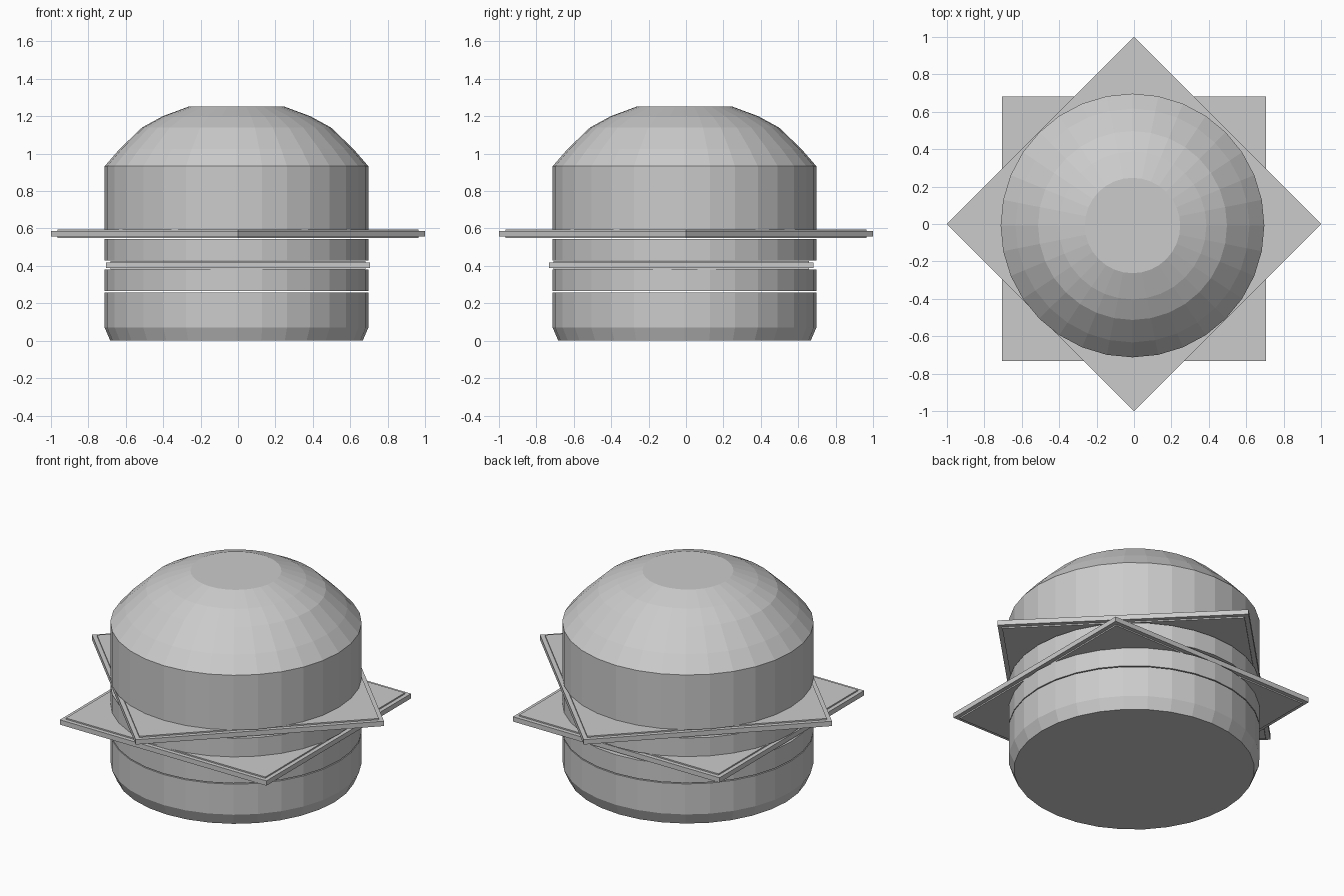
import bpy
import bmesh
import math
from mathutils import Matrix

cube = bpy.data.objects.get("Cube")
if cube:
    bpy.data.objects.remove(cube)

grey = bpy.data.materials.new("plain grey")
grey.use_nodes = True
GREY = (0.6, 0.6, 0.6, 1)
grey.diffuse_color = GREY
grey.node_tree.nodes["Principled BSDF"].inputs["Base Color"].default_value = GREY


def finish(name, bm, location):
    bmesh.ops.recalc_face_normals(bm, faces=bm.faces)
    mesh = bpy.data.meshes.new(name)
    bm.to_mesh(mesh)
    bm.free()
    mesh.materials.append(grey)
    obj = bpy.data.objects.new(name, mesh)
    obj.location = location
    bpy.context.collection.objects.link(obj)


def lathe(name, profile, sides=32):
    """Stack of flat-shaded rings (radius, height), capped at both ends."""
    bm = bmesh.new()
    rings = []
    for r, z in profile:
        rings.append([bm.verts.new((r * math.cos(math.tau * i / sides),
                                    r * math.sin(math.tau * i / sides), z))
                      for i in range(sides)])
    for low, high in zip(rings, rings[1:]):
        for i in range(sides):
            j = (i + 1) % sides
            bm.faces.new((low[i], low[j], high[j], high[i]))
    bm.faces.new(rings[0])
    bm.faces.new(rings[-1])
    finish(name, bm, (-0.008, -0.008, 0))


def slice_plate(name, y, z, angle, half=0.707, thick=0.03, rim=0.035, step=0.008):
    """Thin square slice with a slightly raised panel above and below."""
    bm = bmesh.new()
    bmesh.ops.create_cube(bm, size=1)
    bmesh.ops.scale(bm, vec=(2 * half, 2 * half, thick), verts=bm.verts)
    bm.normal_update()
    for face in [f for f in bm.faces if abs(f.normal.z) > 0.9]:
        bmesh.ops.inset_region(bm, faces=[face], thickness=rim)
        up = math.copysign(step, face.calc_center_median().z)
        panel = bmesh.ops.extrude_face_region(bm, geom=[face])["geom"]
        bmesh.ops.translate(bm, vec=(0, 0, up),
                            verts=[v for v in panel if isinstance(v, bmesh.types.BMVert)])
        bmesh.ops.delete(bm, geom=[face], context='FACES_ONLY')
    bmesh.ops.rotate(bm, matrix=Matrix.Rotation(angle, 3, 'Z'), verts=bm.verts)
    finish(name, bm, (0, y, z))


# Buns and patties
R = 0.705
lathe("bottom_bun", [(0.675, 0), (R, 0.07), (R, 0.259)])
lathe("lower_patty", [(R, 0.265), (R, 0.38)])
lathe("upper_patty", [(R, 0.428), (R, 0.543)])
lathe("top_bun", [(R, 0.594), (R, 0.933), (0.625, 1.025), (0.505, 1.14),
                  (0.395, 1.2), (0.255, 1.252)])

# Square slices, the upper one turned by an eighth
slice_plate("lower_slice", -0.025, 0.404, 0)
slice_plate("upper_slice", 0, 0.572, math.pi / 4)
